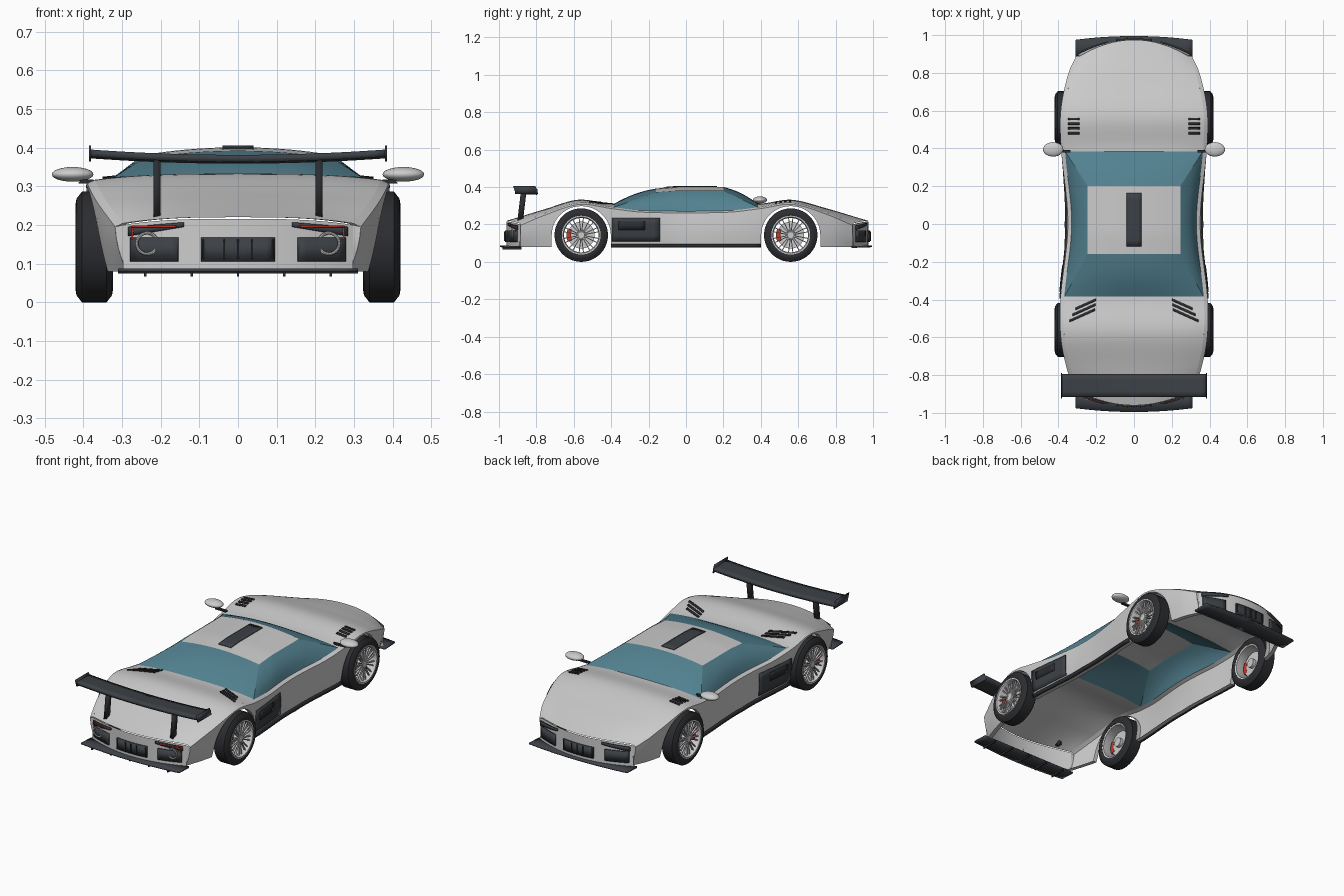
import bpy, bmesh
from math import sin, cos, pi, sqrt
from mathutils import Matrix, Vector

if "Cube" in bpy.data.objects:
    bpy.data.objects.remove(bpy.data.objects["Cube"])

def material(name, r, g, b):
    m = bpy.data.materials.new(name)
    m.diffuse_color = (r, g, b, 1)
    m.use_nodes = True
    m.node_tree.nodes["Principled BSDF"].inputs["Base Color"].default_value = m.diffuse_color
    return m

GLASS = material("glass_blue", .085, .22, .28)
DARK = material("dark_trim", .045, .052, .06)
BLACK = material("rubber", .025, .026, .03)
RED = material("red", .55, .04, .025)

def finish(name, bm, mat=None, mirror=False, thick=0):
    bmesh.ops.remove_doubles(bm, verts=bm.verts, dist=1e-5)
    bmesh.ops.recalc_face_normals(bm, faces=bm.faces)
    me = bpy.data.meshes.new(name)
    bm.to_mesh(me)
    bm.free()
    ob = bpy.data.objects.new(name, me)
    bpy.context.collection.objects.link(ob)
    if mat:
        me.materials.append(mat)
    bpy.ops.object.select_all(action='DESELECT')
    ob.select_set(True)
    bpy.context.view_layer.objects.active = ob
    bpy.ops.object.shade_smooth_by_angle(angle=.6)
    if thick:
        s = ob.modifiers.new("thickness", 'SOLIDIFY')
        s.thickness, s.offset = thick, 0
    if mirror:
        ob.modifiers.new("mirror", 'MIRROR')
    return ob

def span(a, b, n):
    return [a + (b - a) * i / n for i in range(n + 1)]

def patch(name, f, us, vs, mat=None, mirror=True, thick=0):
    """Surface sampled from f(u, v)."""
    bm = bmesh.new()
    g = [[bm.verts.new(f(u, v)) for v in vs] for u in us]
    for i in range(len(us) - 1):
        for j in range(len(vs) - 1):
            bm.faces.new((g[i][j], g[i+1][j], g[i+1][j+1], g[i][j+1]))
    return finish(name, bm, mat, mirror, thick)

def boxes(name, mats, mat=None, mirror=False):
    bm = bmesh.new()
    for m in mats:
        bmesh.ops.create_cube(bm, size=1, matrix=m)
    return finish(name, bm, mat, mirror)

def box(x, y, z, sx, sy, sz):
    return Matrix.Translation((x, y, z)) @ Matrix.Diagonal((sx, sy, sz, 1))

def lathe(name, c, sx, prof, mat=None, n=40):
    """Closed profile of (x, r) turned about the axle."""
    prof = prof + prof[:1]
    bm = bmesh.new()
    g = [[bm.verts.new((c[0] + sx*x, c[1] + r*cos(2*pi*i/n), c[2] + r*sin(2*pi*i/n)))
          for x, r in prof] for i in range(n)]
    for i in range(n):
        for j in range(len(prof) - 1):
            bm.faces.new((g[i][j], g[(i+1) % n][j], g[(i+1) % n][j+1], g[i][j+1]))
    bmesh.ops.dissolve_degenerate(bm, dist=1e-6, edges=bm.edges)
    return finish(name, bm, mat)

def keyed(t, y):
    """Smooth curve through (y, value) keys."""
    y = min(max(y, t[0][0]), t[-1][0])
    i = max(k for k in range(len(t) - 1) if t[k][0] <= y)
    def slope(k):
        a, b = t[max(k-1, 0)], t[min(k+1, len(t)-1)]
        return (b[1] - a[1]) / (b[0] - a[0])
    (y0, a), (y1, b) = t[i], t[i+1]
    h = y1 - y0
    s = (y - y0) / h
    return (a*(1+2*s)*(1-s)**2 + b*s*s*(3-2*s) + h*s*(1-s)*((1-s)*slope(i) - s*slope(i+1)))

# Body curves along the length
WID = [(-.885, .318), (-.75, .36), (-.6, .388), (-.4, .39), (0, .35), (.4, .386), (.6, .388), (.8, .347), (.89, .305)]
CEN = [(-.885, .22), (-.75, .277), (-.58, .332), (-.39, .311), (.39, .311), (.57, .332), (.75, .28), (.89, .22)]
SHO = [(-.885, .195), (-.75, .252), (-.57, .307), (-.4, .285), (-.22, .265), (.22, .265), (.4, .285), (.57, .307), (.75, .255), (.89, .195)]
AXLE, ARCH, R = .56, .158, .143
W = lambda y: keyed(WID, y)
END = {-1: (.885, .075), 1: (.89, .085)}

def side(y, z, off=0):
    wb = W(y) - .035 * min(1, abs(y) / .6) + .005
    zs = keyed(SHO, y)
    t = (z - .08) / (zs - .08)
    return Vector((wb + (W(y) - wb) * t + .006 * sin(pi * max(t, 0)) + off, y, z))

def side_row(y, k):
    d = abs(abs(y) - AXLE)
    zb = .08 if d > ARCH else R + .155 * sqrt(1 - (d / ARCH) ** 2)
    zs = keyed(SHO, y)
    if k == 0:
        return side(y, zb) - Vector((.025, 0, 0))
    if k == 7:
        return Vector((W(y) - .02, y, zs + .009))
    return side(y, zb + (zs - zb) * (k - 1) / 5)

def deck(y, u):
    s = 1 if y > 0 else -1
    bow = END[s][1] * (max(abs(y) - .6, 0) / (END[s][0] - .6)) ** 2
    zl = keyed(SHO, y) + .009
    return Vector(((W(y) - .02) * (1 - u), y + s * bow * (1 - (1-u)**2),
                   zl + (keyed(CEN, y) - zl) * (1 - (1-u)**3)))

def fascia(s, x, z, off=0):
    e, b = END[s]
    return Vector((x, s * (e + b * (1 - (x / .31) ** 2) + off), z))

# Body side panels with wheel arches, and the two decks
ys = span(-.885, .89, 50)
for c in (-AXLE, AXLE):
    ys = [y for y in ys if abs(y - c) > ARCH + .004]
    ys += [c - ARCH * cos(pi * i / 24) * .99999 for i in range(25)] + [c - ARCH - .001, c + ARCH + .001]
patch("body_sides", side_row, sorted(ys), [0, 1, 2, 3, 4, 5, 6, 7])
us = span(0, 1, 12)
patch("front_deck", deck, span(-.885, -.385, 24), us)
patch("rear_deck", deck, span(.385, .89, 24), us)

for s, end in ((-1, "front"), (1, "rear")):
    # Bumper face
    def face(u, v, s=s):
        top = deck(s * END[s][0], u)
        bot = fascia(s, .297 * (1-u), .08)
        return bot.lerp(top - Vector((0, 0, .004)), v)
    patch(end + "_bumper", face, us, span(0, 1, 4))
    patch(end + "_bumper_corner", lambda u, v, s=s: side(s*END[s][0], .08 + .115*v).lerp(face(0, v), u), [0, 1], span(0, 1, 4))
    # Grilles and lamps
    patch(end + "_grille", lambda x, z, s=s: fascia(s, x, z, .004), span(0, .095, 4), [.105, .167], DARK, True, .008)
    patch(end + "_side_grille", lambda x, z, s=s: fascia(s, x, z, .004), span(.155, .278, 6), [.105, .168], DARK, True, .008)
    boxes(end + "_grille_bars", [Matrix.Translation(fascia(s, x, .137, .01)) @ Matrix.Diagonal((.004, .006, .05, 1))
                                 for x in (-.09, -.035, 0, .035, .09)], BLACK)
    patch(end + "_lamp", lambda x, v, s=s: fascia(s, x, .207 - .012*(x-.14)/.145 - v * (.012 + .012*(x-.14)/.145), .005),
          span(.14, .283, 8), [0, 1], DARK, True, .008)
    if s < 0:
        patch("lamp_strip", lambda x, z: fascia(-1, x, z, .012), span(.16, .275, 6), [.194, .199], RED, True, .004)
        boxes("lamp_edge", [box(.274, -.908, .18, .004, .008, .034)], RED, True)
        for q in (-1, 1):
            p = fascia(-1, .235 * q, .152, .012)
            bpy.ops.mesh.primitive_torus_add(location=p, rotation=(pi/2, 0, 0), major_radius=.027,
                                             minor_radius=.004, major_segments=32, minor_segments=8)
            bpy.context.object.name = "exhaust_ring"
    # Splitter plate
    patch(end + "_splitter", lambda x, v, s=s: (x, s*(.885 + v*(.09 + .02*(1-(x/.31)**2))), .079 + .004*v),
          span(0, .31, 10), [0, .5, 1], DARK, True, .009)
boxes("splitter_fins", [box(x, -.93, .073, .006, .1, .014) for x in (-.24, -.12, 0, .12, .24)], BLACK)

# Cabin: roof panel, side glass, front and rear screens
def roof(x, y, off=0):
    return Vector((x, y, .381 + .02 * (1 - (x / .245) ** 2) - .04 * max(0, -.05 - y) * 2 + off))

def glass_side(y, v):
    top = roof(.245, -.16 + .36 * (y + .385) / .77)
    p = Vector((W(y) - .02, y, keyed(SHO, y) + .009)).lerp(top, v)
    return p + Vector((.012, 0, .008)) * sin(pi * v) * (1 - (y / .385) ** 2)

def screen(yb, yt):
    def f(u, v):
        p = deck(yb, u).lerp(roof(.245 * (1-u), yt), v)
        return p + Vector((0, 0, .012)) * sin(pi * v) * (1 - (1-u)**2)
    return f

vs = span(0, 1, 8)
patch("roof", roof, span(0, .245, 8), span(-.16, .2, 12))
patch("side_glass", glass_side, span(-.385, .385, 24), vs, GLASS)
patch("front_screen", screen(-.385, -.16), us, vs, GLASS)
patch("rear_screen", screen(.385, .2), us, vs, GLASS)
patch("roof_stripe", lambda x, y: roof(x, y, .003), [0, .02, .04], span(-.12, .165, 8), DARK, True, .004)

# Side trim: skirt and intake panel
patch("side_skirt", lambda y, z: side(y, z, .005), span(-.4, .4, 24), [.078, .096], BLACK, True, .012)
patch("side_intake", lambda y, z: side(y, z, .003), span(-.395, -.14, 8), span(.11, .235, 4), DARK, True, .005)
patch("intake_slot", lambda y, z: side(y, z, .006), span(-.36, -.22, 5), [.17, .215], BLACK, True, .005)

# Deck vents
def on_deck(x, y):
    p = deck(y, 1 - x / (W(y) - .02))
    return Vector((x, y, p.z + .003))
for i in range(4):
    patch("rear_vent", lambda x, y: on_deck(x, y + .475 + i * .025), span(.288, .35, 4), [0, .012], BLACK, True, .005)
for i in range(3):
    patch("front_vent", lambda x, y: on_deck(x, y - .4 - i*.025 - (x - .2) * .45),
          span(.2 + i*.003, .31 + i*.015, 5), [-.006, .006], BLACK, True, .005)

# Wing on two struts with end plates
sag = lambda x: .384 - .014 * (1 - (x / .385) ** 2)
bm_wing = patch("wing", lambda x, y: (x, y, sag(x) - .04 * (y + .855)), span(0, .385, 12), span(-.915, -.795, 4), DARK, True, .018)
patch("wing_end_plate", lambda y, v: (.383, y + .015 * (1 - v), .364 + .042 * v), [-.925, -.805], [0, 1], DARK, True, .006)
patch("wing_strut", lambda z, y: (.21, y + (z - .3) * .12, z), [.215, .375], [-.892, -.862], BLACK, True, .018)

# Mirrors
for q in (-1, 1):
    bpy.ops.mesh.primitive_uv_sphere_add(segments=24, ring_count=12, radius=1, location=(.428*q, .395, .331))
    ob = bpy.context.object
    ob.name, ob.scale = "mirror", (.054, .038, .019)
    bpy.ops.object.shade_smooth()
boxes("mirror_arm", [box(.375, .385, .312, .07, .014, .01) @ Matrix.Rotation(-.1, 4, 'Y')], BLACK, True)

# Wheels
for q in (-1, 1):
    for c in (-AXLE, AXLE):
        p = (.372 * q, c, R)
        lathe("tyre", p, q, [(.044, .1), (.048, .113), (.046, .125), (.032, R), (-.032, R),
                             (-.046, .125), (-.048, .113), (-.044, .1)], BLACK)
        lathe("rim", p, q, [(.047, .104), (.047, .097), (.036, .092), (-.04, .092), (-.045, .104)])
        lathe("hub", p, q, [(.038, 0), (.038, .018), (.03, .026), (-.02, .026), (-.02, 0)], n=24)
        lathe("brake_disc", p, q, [(.008, 0), (.008, .072), (0, .072), (0, 0)])
        boxes("spokes", [Matrix.Translation((p[0] + .032*q, c, R)) @ Matrix.Rotation(2*pi*(i + d)/10, 4, 'X')
                         @ box(0, 0, .057, .009, .005, .076) for i in range(10) for d in (-.2, .2)])
        boxes("brake_caliper", [Matrix.Translation((p[0] + .012*q, c, R)) @ Matrix.Rotation(a, 4, 'X')
                                @ box(0, -.067, 0, .026, .024, .027) for a in (-.3, 0, .3)], RED)
